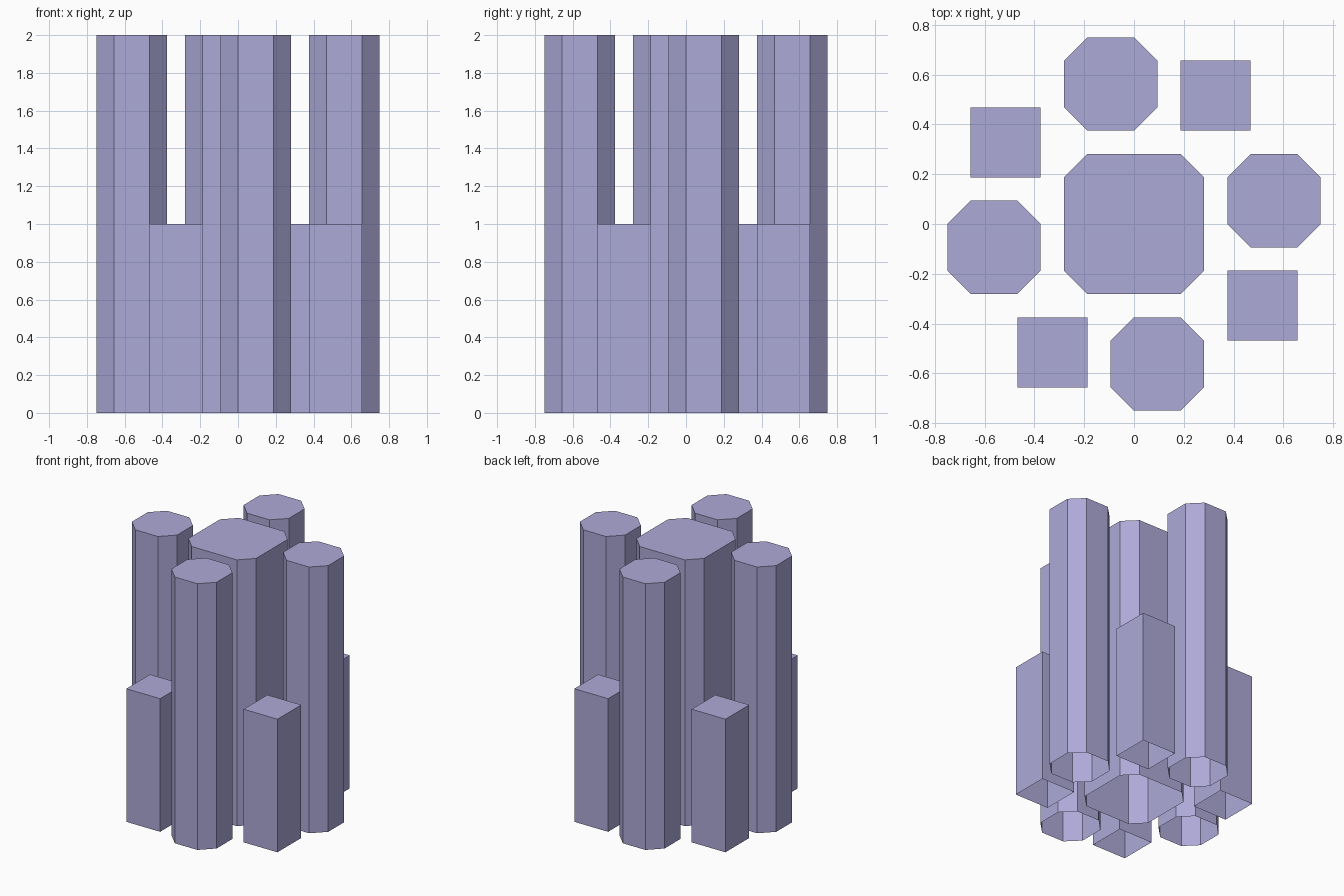
import bpy

if "Cube" in bpy.data.objects:
    bpy.data.objects.remove(bpy.data.objects["Cube"])

U = 1.5 / 16  # grid step of the layout

# Muted violet for every column
violet = bpy.data.materials.new("violet")
violet.diffuse_color = (0.42, 0.40, 0.69, 1)
violet.use_nodes = True
violet.node_tree.nodes["Principled BSDF"].inputs["Base Color"].default_value = violet.diffuse_color


def prism(name, cx, cy, half, cut, height):
    """Upright column with a capped top and open base; cut > 0 trims the corners."""
    if cut:
        k = half - cut
        ring = [(half, -k), (half, k), (k, half), (-k, half),
                (-half, k), (-half, -k), (-k, -half), (k, -half)]
    else:
        ring = [(half, -half), (half, half), (-half, half), (-half, -half)]
    n = len(ring)
    verts = [((cx + x) * U, (cy + y) * U, z) for z in (0, height) for x, y in ring]
    faces = [(i, (i + 1) % n, n + (i + 1) % n, n + i) for i in range(n)]
    faces.append(tuple(range(n, 2 * n)))
    mesh = bpy.data.meshes.new(name)
    mesh.from_pydata(verts, [], faces)
    mesh.materials.append(violet)
    obj = bpy.data.objects.new(name, mesh)
    bpy.context.collection.objects.link(obj)
    return obj


# Large central column
prism("central_column", 0, 0, 3, 1, 2)

# Four tall octagonal columns and four short square posts, in quarter turns
octagon, square = (6, 1), (3.5, 5.5)
for i in range(4):
    prism(f"octagonal_column_{i + 1}", *octagon, 2, 1, 2)
    prism(f"square_post_{i + 1}", *square, 1.5, 0, 1)
    octagon = (-octagon[1], octagon[0])
    square = (-square[1], square[0])
